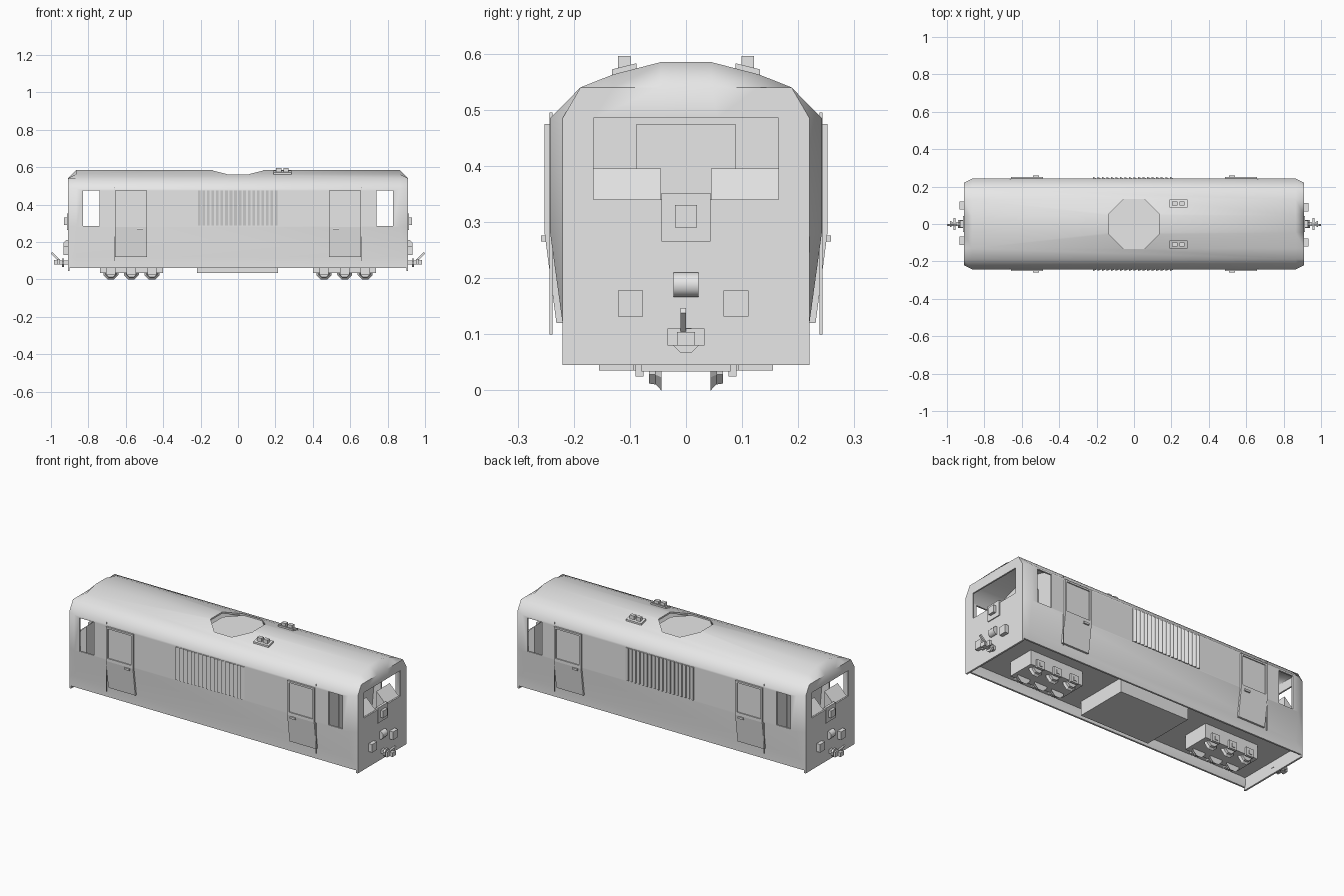
import bpy, bmesh, math
from mathutils import Vector

if "Cube" in bpy.data.objects:
    bpy.data.objects.remove(bpy.data.objects["Cube"])

grey = bpy.data.materials.new("plain_grey")
grey.diffuse_color = (0.8, 0.8, 0.8, 1)
grey.use_nodes = True
grey.node_tree.nodes["Principled BSDF"].inputs["Base Color"].default_value = grey.diffuse_color


def finish(name, bm):
    bmesh.ops.recalc_face_normals(bm, faces=bm.faces[:])
    me = bpy.data.meshes.new(name)
    bm.to_mesh(me)
    bm.free()
    me.materials.append(grey)
    ob = bpy.data.objects.new(name, me)
    bpy.context.collection.objects.link(ob)
    return ob


def place(axis, p, q, t):
    return {'X': (t, p, q), 'Y': (p, t, q), 'Z': (p, q, t)}[axis]


def loft(name, rings, caps=True):
    """Join equal-length rings of 3D points, capping both ends."""
    bm = bmesh.new()
    vs = [[bm.verts.new(p) for p in r] for r in rings]
    n = len(vs[0])
    for a, b in zip(vs, vs[1:]):
        for i in range(n if caps else n - 1):
            j = (i + 1) % n
            bm.faces.new((a[i], a[j], b[j], b[i]))
    bm.faces.new(vs[0])
    bm.faces.new(vs[-1])
    return finish(name, bm)


def prism(name, pts, axis, a, b):
    return loft(name, [[place(axis, p, q, t) for p, q in pts] for t in (a, b)])


def box(name, x, y, z):
    return prism(name, [(x[0], y[0]), (x[1], y[0]), (x[1], y[1]), (x[0], y[1])], 'Z', *z)


def ngon(cx, cy, r, n=8):
    return [(cx + r * math.cos(math.tau * (i + .5) / n),
             cy + r * math.sin(math.tau * (i + .5) / n)) for i in range(n)]


def activate(ob):
    bpy.ops.object.select_all(action='DESELECT')
    ob.select_set(True)
    bpy.context.view_layer.objects.active = ob


def cut(ob, cutter):
    m = ob.modifiers.new("cut", 'BOOLEAN')
    m.operation, m.solver, m.object = 'DIFFERENCE', 'EXACT', cutter
    activate(ob)
    bpy.ops.object.modifier_apply(modifier=m.name)
    bpy.data.objects.remove(cutter)


def smooth(ob, deg):
    activate(ob)
    bpy.ops.object.shade_smooth_by_angle(angle=math.radians(deg))


def span(s, a, b):
    return tuple(sorted((s * a, s * b)))


# body shell: open-bottomed, tapered at both ends
half = [(.22, .06), (.22, .12), (.242, .28), (.242, .485), (.188, .54), (.13, .563), (.045, .585)]
section = half + [(-y, z) for y, z in reversed(half)]
nose = [(max(-.22, min(.22, y)), min(z, .54)) for y, z in section]
stations = [(-.91, nose), (-.865, section), (.865, section), (.91, nose)]
body = loft("body_shell", [[(x, y, z) for y, z in prof] for x, prof in stations], caps=False)
end = max(body.data.polygons, key=lambda f: f.center.x)
if end.normal.x < 0:
    body.data.flip_normals()
sol = body.modifiers.new("walls", 'SOLIDIFY')
sol.thickness, sol.offset = .01, -1
activate(body)
bpy.ops.object.modifier_apply(modifier=sol.name)
for s in (-1, 1):
    cut(body, box("side_window_cutter", span(s, .74, .83), (-.3, .3), (.285, .475)))
    cut(body, box("end_window_cutter", span(s, .885, .95), (-.165, .165), (.34, .485)))
oct_r = .134 / math.cos(math.pi / 8)
cut(body, prism("roof_cutter", ngon(0, 0, oct_r), 'Z', .52, .65))
smooth(body, 50)

# roof recess floor, body floor and underfloor tank
prism("roof_recess_floor", ngon(0, 0, oct_r + .002), 'Z', .54, .553)
box("floor", (-.9, .9), (-.214, .214), (.115, .125))
box("underfloor_tank", (-.22, .215), (-.155, .155), (.035, .118))

# roof horns
for s in (-1, 1):
    base = [(s * .088, .565), (s * .088, .583), (s * .132, .572), (s * .132, .555)]
    prism("horn_base", base, 'X', .19, .285)
    for x in (.218, .257):
        box("horn_post", (x - .014, x + .014), span(s, .099, .121), (.565, .596))

# side doors, handles, handrails and grilles
for s in (-1, 1):
    for e in (-1, 1):
        prof = [(s * y, z) for y, z in [(.234, .475), (.252, .475), (.252, .28), (.231, .12),
                                        (.214, .12), (.234, .28)]]
        door = prism("side_door", prof, 'X', *span(e, .487, .657))
        cut(door, box("door_window_cutter", span(e, .498, .646), span(s, .246, .27), (.297, .465)))
        box("door_handle", span(e, .507, .54), span(s, .24, .258), (.265, .276))
        box("handrail", span(e, .66, .663), span(s, .238, .243), (.1, .495))
    for i in range(18):
        x = -.22 + i * .0242
        slat = [(x, s * .238), (x, s * .25), (x + .006, s * .25), (x + .02, s * .243), (x + .02, s * .238)]
        prism("grille_slat", slat, 'Z', .288, .475)

# cab interiors, end fittings, couplers
inner = [(y * .96, .12 + (z - .06) * .87) for y, z in section]
for e in (-1, 1):
    prism("cab_partition", inner, 'X', *span(e, .685, .695))
    box("partition_door", span(e, .69, .7), (-.088, .088), (.125, .475))
    box("end_lip", span(e, .9, .91), (-.22, .22), (.045, .07))
    for s in (-1, 1):
        desk = [(e * .899, .2), (e * .899, .338), (e * .842, .395), (e * .842, .2)]
        prism("cab_desk", desk, 'Y', *span(s, .045, .165))
        yc = s * .094 - .005 * e
        box("square_lamp", span(e, .9, .932), (yc - .022, yc + .022), (.132, .178))
    box("end_centre_plate", span(e, .9, .915), (-.044, .044), (.265, .352))
    box("centre_plate_lamp", span(e, .91, .93), (-.02, .02), (.29, .33))
    smooth(prism("centre_lamp", ngon(e * .91, .188, .0235), 'Y', -.022, .022), 50)
    box("coupler_shaft", span(e, .9, .975), (-.011, .011), (.08, .102))
    prism("coupler_disc", ngon(0, .089, .024), 'X', *span(e, .93, .942))
    box("coupler_crossbar", span(e, .955, .966), (-.033, .033), (.08, .11))
    box("coupler_head", span(e, .975, .985), (-.016, .016), (.08, .104))
    hook = [(e * .945, .1), (e * .955, .094), (e * 1.0, .138), (e * .993, .147)]
    prism("coupler_hook", hook, 'Y', -.01, 0)

# bogies with axle boxes and octagonal flanged wheels
for e in (-1, 1):
    box("bogie_frame", span(e, .4, .737), (-.079, .079), (.034, .118))
    for x in (.46, .57, .68):
        for s in (-1, 1):
            box("axle_box", (e * x - .025, e * x + .025), span(s, .076, .09), (.025, .07))
            c = .04
            loft("wheel", [[(px, s * y, pz) for px, pz in ngon(e * x, c, r)]
                           for y, r in ((.044, .0433), (.054, .032), (.066, .03))])
            box("axle_cap", (e * x - .009, e * x + .009), span(s, .088, .094), (.035, .055))
